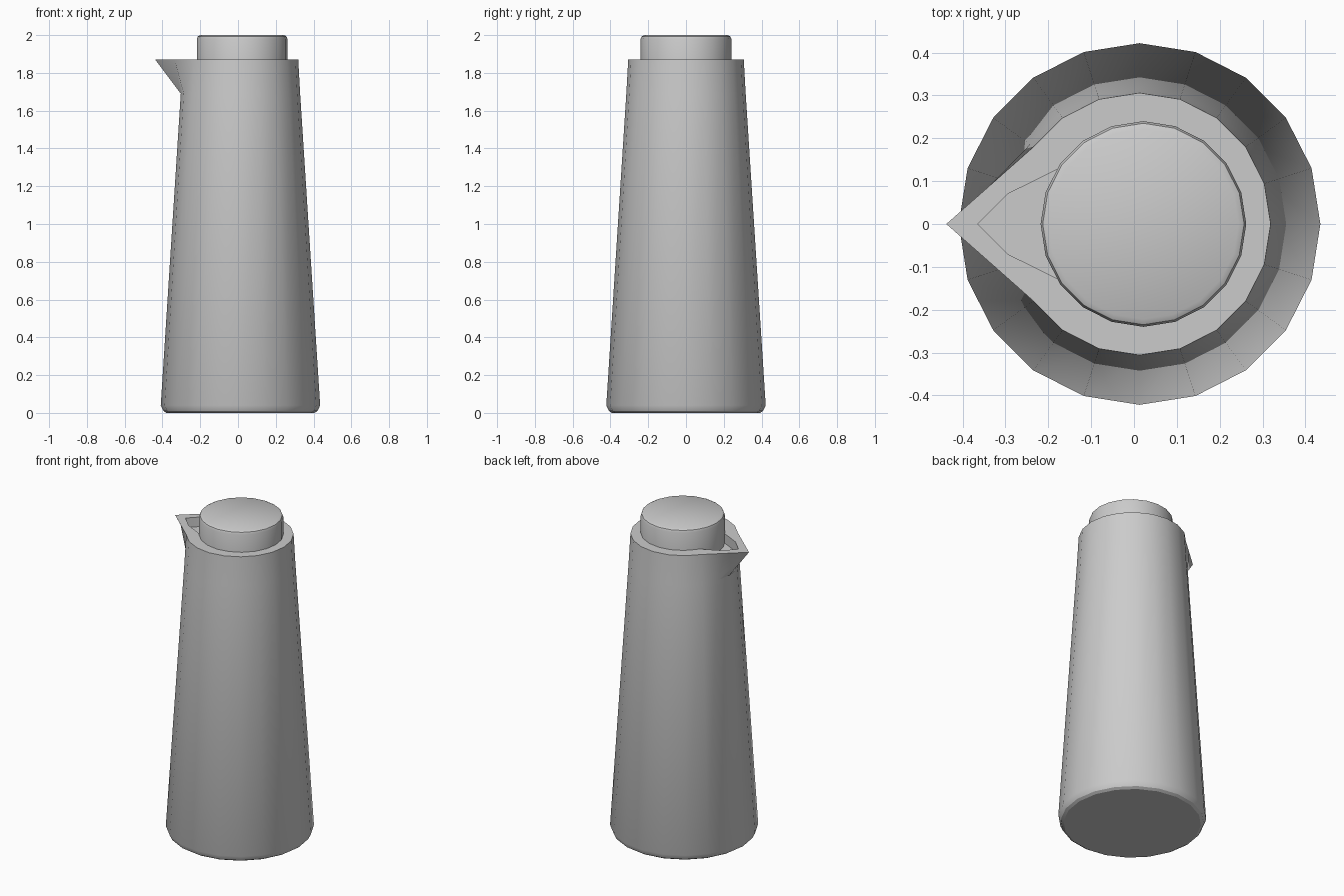
import bpy, bmesh
from math import cos, sin, tau, radians

if "Cube" in bpy.data.objects:
    bpy.data.objects.remove(bpy.data.objects["Cube"])

SIDES = 20


def ring(bm, radius, z, cx, spout=None):
    """Ring of vertices; spout maps a vertex index to a moved (x, y)."""
    verts = []
    for i in range(SIDES):
        a = tau * i / SIDES
        x, y = cx + radius * cos(a), radius * sin(a)
        if spout and i in spout:
            x, y = spout[i]
        verts.append(bm.verts.new((x, y, z)))
    return verts


def loft(name, cx, rows):
    """Skin a stack of (radius, z, spout) rings and cap both ends."""
    bm = bmesh.new()
    rings = [ring(bm, r, z, cx, s) for r, z, s in rows]
    for low, high in zip(rings, rings[1:]):
        for i in range(SIDES):
            j = (i + 1) % SIDES
            bm.faces.new((low[i], low[j], high[j], high[i]))
    bm.faces.new(rings[0][::-1])
    bm.faces.new(rings[-1])
    mesh = bpy.data.meshes.new(name)
    bm.to_mesh(mesh)
    bm.free()
    obj = bpy.data.objects.new(name, mesh)
    bpy.context.collection.objects.link(obj)
    bpy.ops.object.select_all(action='DESELECT')
    obj.select_set(True)
    bpy.context.view_layer.objects.active = obj
    bpy.ops.object.shade_smooth_by_angle(angle=radians(30))
    return obj


# Pouring lip: rim vertices pulled out to a point, and its inner channel
outer_lip = {9: (-0.336, 0.09), 10: (-0.438, 0), 11: (-0.336, -0.09)}
inner_lip = {9: (-0.295, 0.07), 10: (-0.365, 0), 11: (-0.295, -0.07)}

# Tapered body with rounded foot, lip and recessed mouth
loft("jug_body", 0.013, [
    (0.392, 0.0, None),
    (0.408, 0.01, None),
    (0.422, 0.04, None),
    (0.316, 1.69, None),
    (0.306, 1.87, outer_lip),
    (0.225, 1.87, inner_lip),
    (0.225, 1.81, inner_lip),
])

# Stopper lid with rounded top edge
loft("stopper_lid", 0.022, [
    (0.24, 1.81, None),
    (0.24, 1.98, None),
    (0.235, 1.993, None),
    (0.222, 2.0, None),
])
